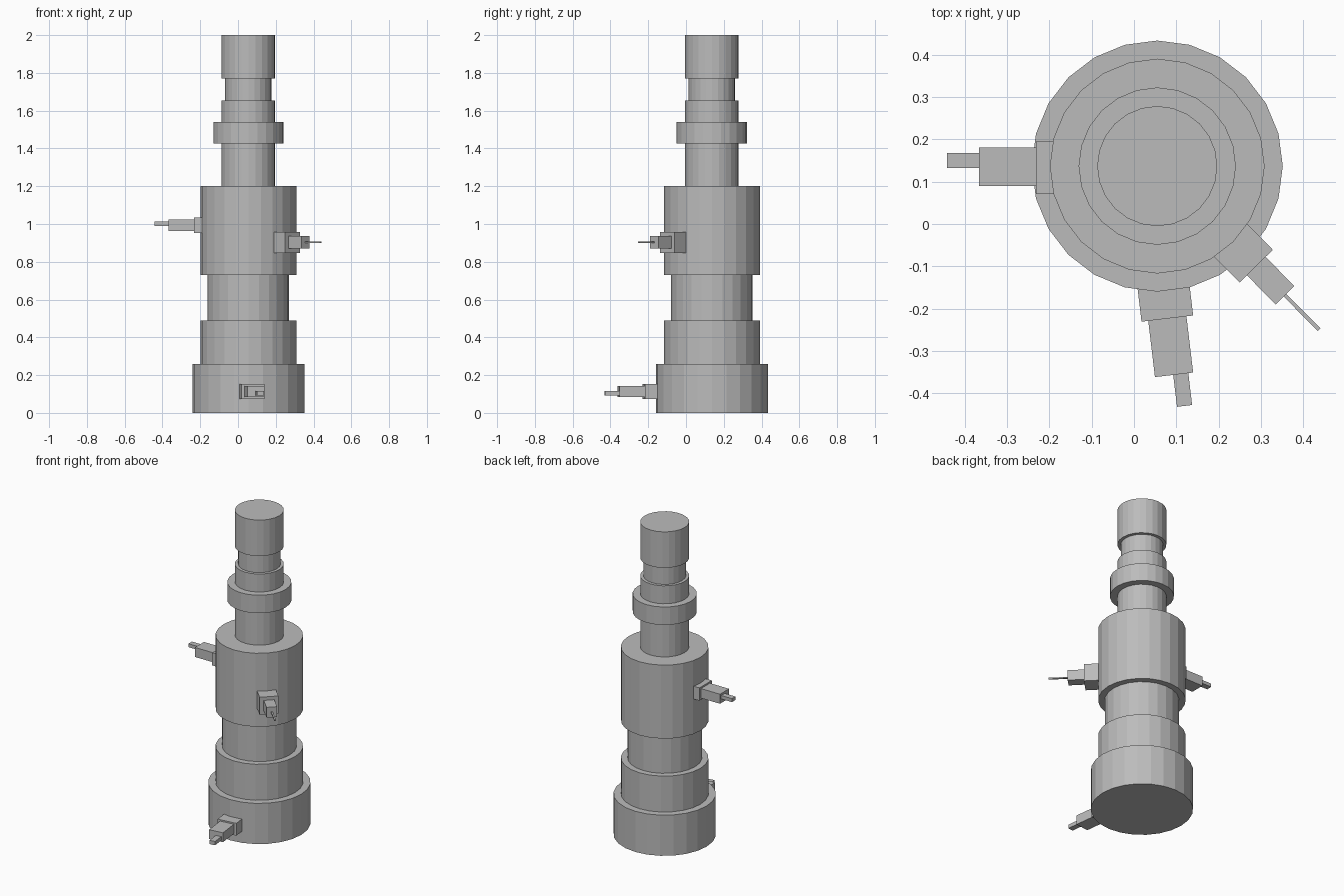
import bpy
import bmesh
import math
from mathutils import Matrix, Vector

cube = bpy.data.objects.get("Cube")
if cube:
    bpy.data.objects.remove(cube, do_unlink=True)

grey = bpy.data.materials.new("plain grey")
grey.use_nodes = True
colour = (0.5, 0.5, 0.5, 1)
grey.diffuse_color = colour
grey.node_tree.nodes["Principled BSDF"].inputs["Base Color"].default_value = colour

AXIS = Vector((0.055, 0.137, 0))  # centre line of the column


def add_object(name, bm):
    mesh = bpy.data.meshes.new(name)
    bm.to_mesh(mesh)
    bm.free()
    mesh.materials.append(grey)
    obj = bpy.data.objects.new(name, mesh)
    bpy.context.collection.objects.link(obj)
    return obj


def drum(name, radius, low, high):
    """A flat-sided cylinder on the column axis."""
    bm = bmesh.new()
    bmesh.ops.create_cone(bm, cap_ends=True, segments=24, radius1=radius,
                          radius2=radius, depth=high - low)
    add_object(name, bm).location = AXIS + Vector((0, 0, (low + high) / 2))


def arm(name, angle, parts):
    """Boxes reaching outwards: start, end, side offset, width, low, high."""
    turn = Matrix.Rotation(math.radians(angle), 4, "Z")
    for part, (start, end, side, width, low, high) in parts.items():
        bm = bmesh.new()
        bmesh.ops.create_cube(bm, size=1)
        bmesh.ops.scale(bm, vec=(end - start, width, high - low), verts=bm.verts)
        bmesh.ops.translate(bm, vec=((start + end) / 2, side, (low + high) / 2),
                            verts=bm.verts)
        add_object(f"{name}_{part}", bm).matrix_world = Matrix.Translation(AXIS) @ turn


# Stepped column, from the ground up
height = 0
for name, radius, top in [
    ("base", 0.297, 0.26),
    ("lower_collar", 0.254, 0.49),
    ("lower_neck", 0.216, 0.73),
    ("main_body", 0.254, 1.2),
    ("upper_neck", 0.142, 1.425),
    ("ring", 0.186, 1.54),
    ("upper_collar", 0.142, 1.655),
    ("cap_neck", 0.123, 1.77),
    ("cap", 0.142, 2.0),
]:
    drum(name, radius, height, top)
    height = top

# Three arms, each with a flange, a block and a narrow tip
arm("right_arm", 180, {
    "flange": (0.22, 0.287, 0.004, 0.125, 0.953, 1.035),
    "block": (0.287, 0.422, 0.002, 0.091, 0.964, 1.025),
    "tip": (0.422, 0.498, -0.013, 0.036, 0.99, 1.012),
})
arm("front_arm", -83.2, {
    "flange": (0.26, 0.361, -0.019, 0.123, 0.073, 0.152),
    "block": (0.361, 0.495, -0.019, 0.091, 0.083, 0.143),
    "tip": (0.495, 0.571, -0.003, 0.036, 0.092, 0.116),
})
arm("corner_arm", -45.3, {
    "flange": (0.22, 0.333, 0, 0.11, 0.846, 0.958),
    "block": (0.333, 0.43, 0, 0.062, 0.87, 0.936),
    "tip": (0.43, 0.544, 0, 0.009, 0.899, 0.907),
})
